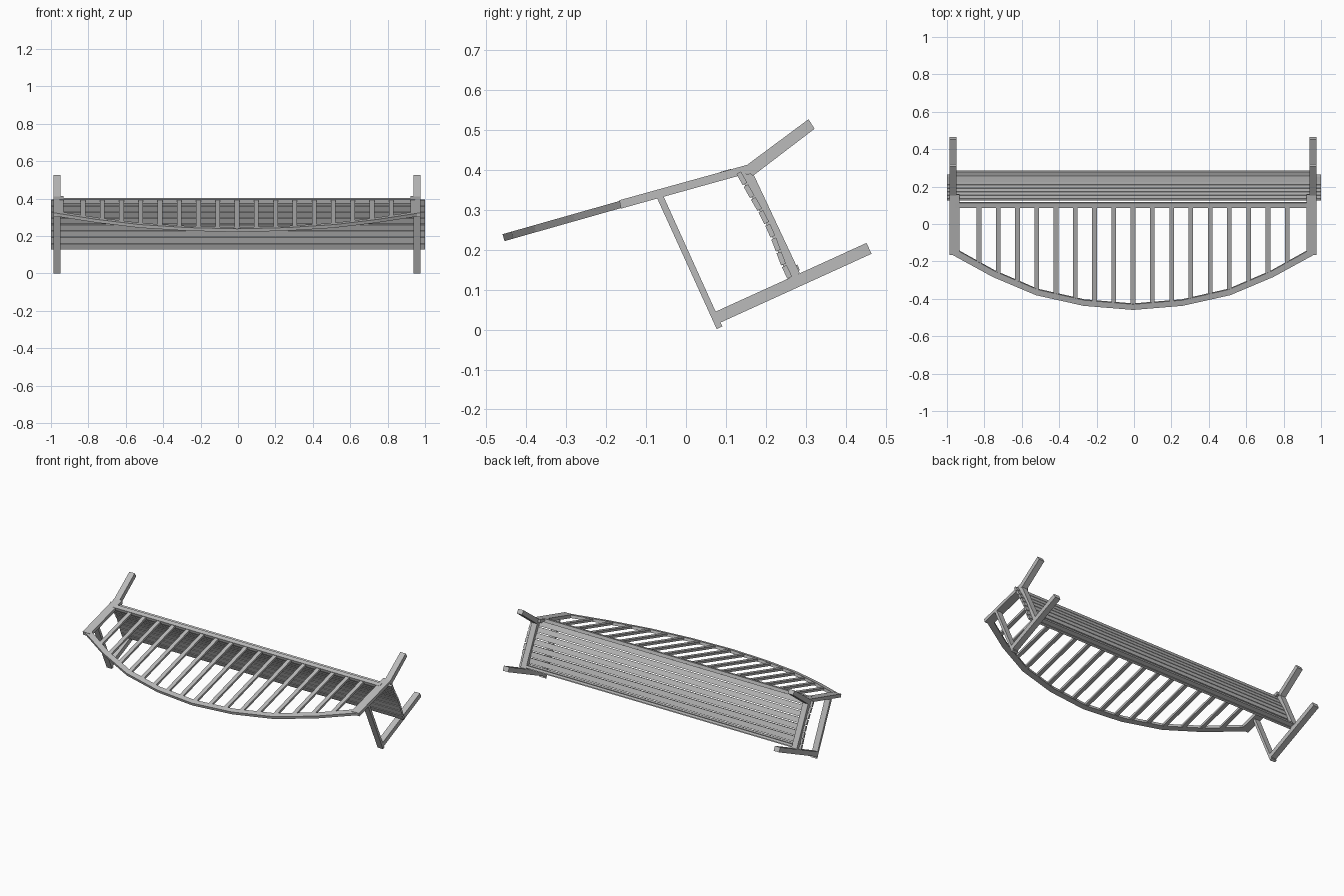
import bpy, bmesh, math
from mathutils import Vector

if "Cube" in bpy.data.objects:
    bpy.data.objects.remove(bpy.data.objects["Cube"])

wood = bpy.data.materials.new("grey_wood")
wood.diffuse_color = (0.5, 0.5, 0.5, 1)
wood.use_nodes = True
wood.node_tree.nodes["Principled BSDF"].inputs["Base Color"].default_value = wood.diffuse_color
CX = -0.005                                  # frame centre
DIR = Vector((0, 0.962, 0.273))              # slope of the backrest
NRM = Vector((0, -0.273, 0.962))


def prism(name, points, offset):
    """Solid from a flat outline swept along offset."""
    bm = bmesh.new()
    face = bm.faces.new([bm.verts.new(p) for p in points])
    ext = bmesh.ops.extrude_face_region(bm, geom=[face])
    bmesh.ops.translate(bm, vec=offset,
                        verts=[g for g in ext["geom"] if isinstance(g, bmesh.types.BMVert)])
    bmesh.ops.recalc_face_normals(bm, faces=bm.faces)
    me = bpy.data.meshes.new(name)
    bm.to_mesh(me)
    bm.free()
    me.materials.append(wood)
    ob = bpy.data.objects.new(name, me)
    bpy.context.collection.objects.link(ob)
    return ob


def side_part(name, outline, x0, x1):
    """Side outline (y, z) swept from x0 to x1."""
    return prism(name, [Vector((x0, y, z)) for y, z in outline], Vector((x1 - x0, 0, 0)))


def back_part(name, outline, thick):
    """Plan outline (x, y) laid on the sloping backrest."""
    pts = [Vector((CX + x, y, 0.36 + y * 0.273 / 0.962)) - NRM * thick / 2 for x, y in outline]
    return prism(name, pts, NRM * thick)


# dished seat line, from backrest to front edge
seat_line = [(0.125, 0.392), (0.157, 0.335), (0.185, 0.287), (0.205, 0.247),
             (0.221, 0.207), (0.236, 0.165), (0.255, 0.125)]

# end frames
for s, tag in ((-1, "left"), (1, "right")):
    a, b = CX + s * 0.943, CX + s * 0.981
    side_part(tag + "_rear_leg", [(0.135, 0.398), (0.155, 0.414), (0.307, 0.527),
                                  (0.322, 0.503), (0.17, 0.387)], a, b)
    side_part(tag + "_front_leg", [(0.072, 0.044), (0.452, 0.217), (0.465, 0.19), (0.085, 0.017)], a, b)
    side_part(tag + "_armrest", [(-0.075, 0.335), (-0.06, 0.342), (0.091, 0.008), (0.077, 0.001)], a, b)
    side_part(tag + "_seat_support",
              [(y + 0.004, z + 0.002) for y, z in seat_line] + [(0.285, 0.142), (0.17, 0.387)], a, b)
    side_part(tag + "_back_post", [(-0.163, 0.303), (-0.167, 0.324), (0.158, 0.414), (0.16, 0.393)],
              CX + s * 0.927, b)

# arched top rail of the backrest
half = [(0.98, -0.155), (0.75, -0.281), (0.52, -0.378), (0.265, -0.435)]
arch = [(-x, y) for x, y in half] + [(0, -0.457)] + [(x, y) for x, y in reversed(half)]
inner = [(x * 0.983, y + 0.03) for x, y in arch]
back_part("top_back_rail", arch + inner[::-1], 0.018)


def arch_y(x):
    for (x0, y0), (x1, y1) in zip(inner, inner[1:]):
        if x0 <= x <= x1:
            return y0 + (y1 - y0) * (x - x0) / (x1 - x0)


# lower back rail and upright slats
back_part("lower_back_rail", [(-0.95, 0.088), (0.95, 0.088), (0.95, 0.115), (-0.95, 0.115)], 0.02)
for i in range(-8, 9):
    x, w = i * 0.103, 0.0125
    back_part("back_slat", [(x - w, arch_y(x - w) - 0.008), (x + w, arch_y(x + w) - 0.008),
                            (x + w, 0.095), (x - w, 0.095)], 0.014)

# seat slats following the dished line
line = [Vector(p) for p in seat_line]
lengths = [(q - p).length for p, q in zip(line, line[1:])]


def along(d):
    for p, q, l in zip(line, line[1:], lengths):
        if d <= l + 1e-6:
            return p.lerp(q, d / l)
        d -= l
    return line[-1]


count, gap = 8, 0.005
step = sum(lengths) / count
for i in range(count):
    p, q = along(i * step + gap / 2), along((i + 1) * step - gap / 2)
    t = (q - p).normalized()
    n = Vector((-t.y, t.x)) * 0.013
    side_part("seat_slat", [p, q, q + n, p + n], -1, 1)

# apron under the front edge of the seat
side_part("seat_apron", [(0.253, 0.135), (0.285, 0.149), (0.279, 0.163), (0.247, 0.149)], -0.95, 0.94)
